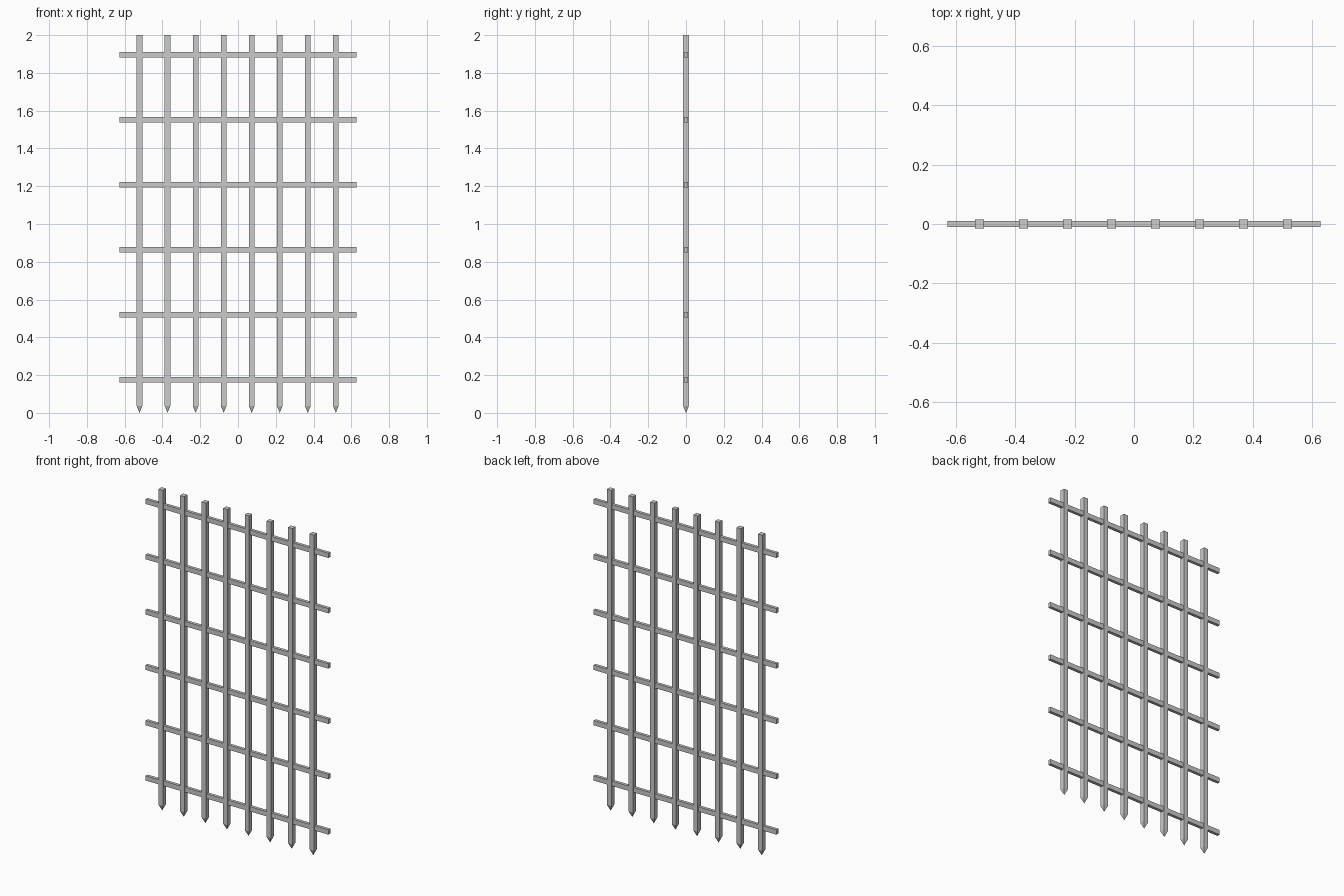
import bpy, bmesh

if "Cube" in bpy.data.objects:
    bpy.data.objects.remove(bpy.data.objects["Cube"])

BAR = 0.03          # square bar width
TIP = 0.037         # height of the pointed foot


def make_object(name, bm):
    bmesh.ops.recalc_face_normals(bm, faces=bm.faces)
    mesh = bpy.data.meshes.new(name)
    bm.to_mesh(mesh)
    bm.free()
    obj = bpy.data.objects.new(name, mesh)
    bpy.context.collection.objects.link(obj)
    return obj


def upright_bar(name, x):
    # square prism with a pyramid point at the bottom
    h = BAR / 2
    bm = bmesh.new()
    corners = [(-h, -h), (h, -h), (h, h), (-h, h)]
    low = [bm.verts.new((x + a, b, TIP)) for a, b in corners]
    top = [bm.verts.new((x + a, b, 2.0)) for a, b in corners]
    point = bm.verts.new((x, 0, 0))
    bm.faces.new(top)
    for i in range(4):
        j = (i + 1) % 4
        bm.faces.new((low[i], low[j], top[j], top[i]))
        bm.faces.new((point, low[j], low[i]))
    return make_object(name, bm)


def cross_rail(name, z):
    # flat rail running through all the bars
    bm = bmesh.new()
    bmesh.ops.create_cube(bm, size=1)
    bmesh.ops.scale(bm, vec=(1.257, 0.019, 0.030), verts=bm.verts)
    bmesh.ops.translate(bm, vec=(0, 0, z), verts=bm.verts)
    return make_object(name, bm)


# Eight pointed upright bars
for i in range(8):
    upright_bar(f"upright_bar_{i + 1}", -0.5215 + i * 0.1485)

# Six horizontal rails
for i in range(6):
    cross_rail(f"cross_rail_{i + 1}", 0.1755 + i * 0.344)
